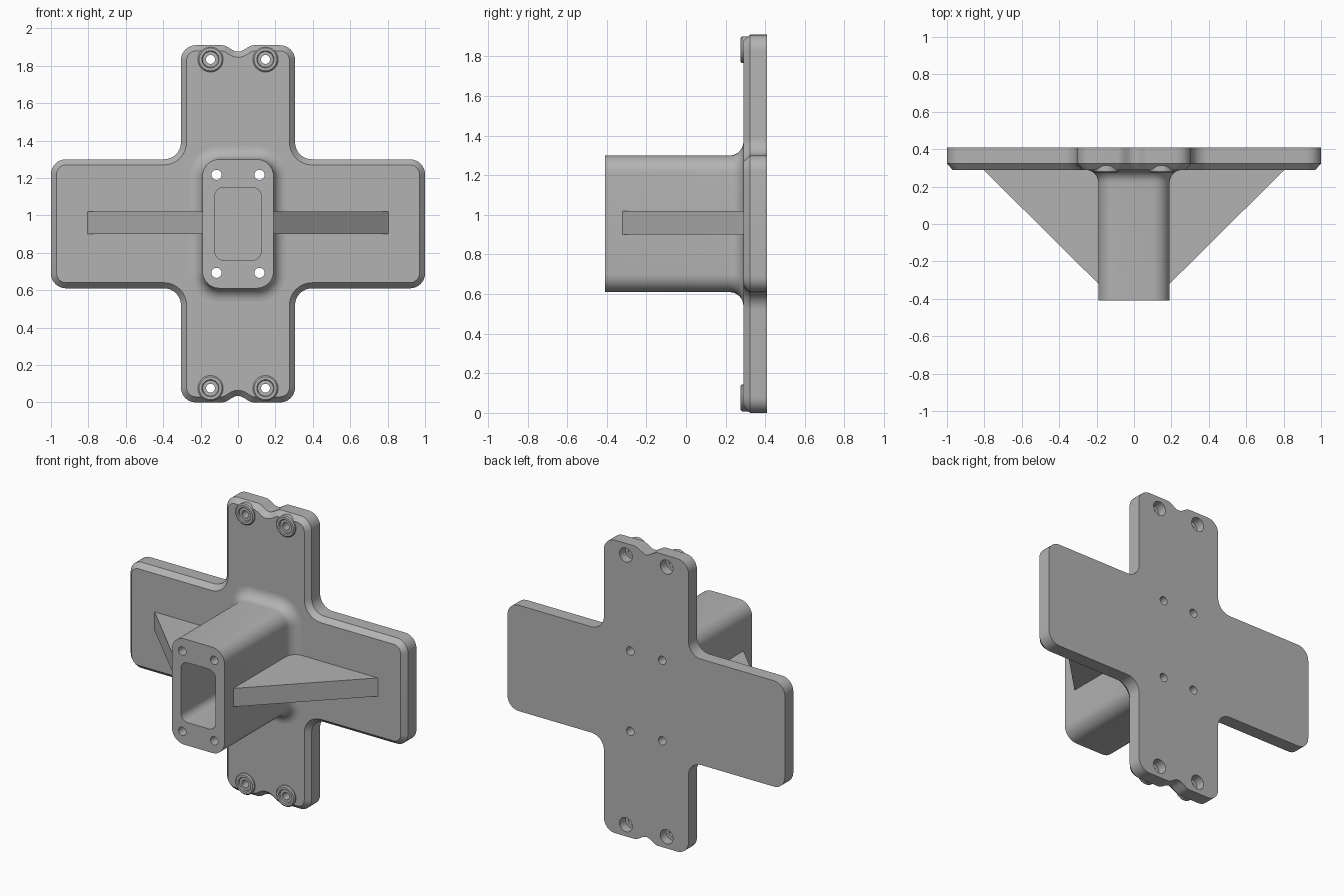
import bpy, bmesh, math
from mathutils import Vector

if "Cube" in bpy.data.objects:
    bpy.data.objects.remove(bpy.data.objects["Cube"], do_unlink=True)

grey = bpy.data.materials.new("plain grey")
grey.use_nodes = True
grey.diffuse_color = (0.45, 0.45, 0.45, 1)
grey.node_tree.nodes["Principled BSDF"].inputs["Base Color"].default_value = grey.diffuse_color

TOP = 1.91
MID = TOP / 2
BACK, FACE, NOSE = 0.41, 0.29, -0.41


def circle(x, z, r, n=32):
    return [(x + r * math.cos(math.tau * i / n), z + r * math.sin(math.tau * i / n)) for i in range(n)]


def rounded(corners, n=8):
    """Round each (x, z, radius) corner of an outline."""
    out = []
    for i, (x, z, r) in enumerate(corners):
        p = Vector((x, z))
        if r == 0:
            out.append(p)
            continue
        a = (Vector(corners[i - 1][:2]) - p).normalized()
        b = (Vector(corners[(i + 1) % len(corners)][:2]) - p).normalized()
        c = p + (a + b) * r
        for k in range(n + 1):
            t = math.pi / 2 * k / n
            out.append(c - b * r * math.cos(t) - a * r * math.sin(t))
    return out


def rectangle(w, h, r):
    return rounded([(w, MID - h, r), (w, MID + h, r), (-w, MID + h, r), (-w, MID - h, r)])


def inset(pts, d):
    """Shift a counter-clockwise outline inward by d."""
    out = []
    for i, p in enumerate(pts):
        e = (p - pts[i - 1]).normalized()
        f = (pts[(i + 1) % len(pts)] - p).normalized()
        n1, n2 = Vector((-e.y, e.x)), Vector((-f.y, f.x))
        out.append(p + (n1 + n2) * d / (1 + n1.dot(n2)))
    return out


def loft(name, rings):
    """Skin a solid through (outline, y) rings."""
    bm = bmesh.new()
    loops = [[bm.verts.new((x, y, z)) for x, z in pts] for pts, y in rings]
    n = len(loops[0])
    for a, b in zip(loops, loops[1:]):
        for i in range(n):
            j = (i + 1) % n
            bm.faces.new((a[i], a[j], b[j], b[i]))
    bm.faces.new(loops[0])
    bm.faces.new(loops[-1])
    bmesh.ops.recalc_face_normals(bm, faces=bm.faces)
    mesh = bpy.data.meshes.new(name)
    bm.to_mesh(mesh)
    bm.free()
    mesh.materials.append(grey)
    ob = bpy.data.objects.new(name, mesh)
    bpy.context.collection.objects.link(ob)
    return ob


def activate(ob):
    bpy.ops.object.select_all(action='DESELECT')
    ob.select_set(True)
    bpy.context.view_layer.objects.active = ob


def cut(ob, cutters):
    activate(ob)
    for c in cutters:
        c.hide_render = True
        m = ob.modifiers.new("cut", 'BOOLEAN')
        m.operation, m.solver, m.object = 'DIFFERENCE', 'EXACT', c
        bpy.ops.object.modifier_apply(modifier=m.name)


# Cross-shaped plate outline with shallow scallops in both ends
W, A, H = 1.0, 0.305, 0.345
half = 0.085
scallop = [(half * (k / 8 - 1), 0.0175 * (1 + math.cos(math.pi * (k / 8 - 1)))) for k in range(17)]
low = [(x, d, 0) for x, d in scallop]
high = [(-x, TOP - d, 0) for x, d in scallop]
R, Q = 0.08, 0.09
outline = rounded(
    low + [(A, 0, R), (A, MID - H, Q), (W, MID - H, R), (W, MID + H, R), (A, MID + H, Q), (A, TOP, R)]
    + high + [(-A, TOP, R), (-A, MID + H, Q), (-W, MID + H, R), (-W, MID - H, R), (-A, MID - H, Q), (-A, 0, R)])
plate = loft("cross_plate", [(outline, BACK), (outline, FACE + 0.033), (inset(outline, 0.03), FACE)])

# Rectangular tube flaring into the plate
body = rectangle(0.19, H, 0.09)
flare = 0.07
rings = [(body, NOSE)]
for k in range(9):
    t = math.pi / 2 * k / 8
    rings.append((inset(body, -flare * (1 - math.cos(t))), FACE - flare + flare * math.sin(t)))
tube = loft("tube", rings)

# Side ribs
ribs = []
for side, s in (("left", 1), ("right", -1)):
    def bar(x):
        return [(s * 0.17, 0.9), (s * x, 0.9), (s * x, 1.02), (s * 0.17, 1.02)]
    ribs.append(loft(side + "_rib", [(bar(0.19), -0.32), (bar(0.805), FACE)]))

# Raised bosses at the plate ends
boss_spots = [(sx * 0.147, MID + sz * 0.879) for sx in (-1, 1) for sz in (-1, 1)]
profile = [(0.068, 0.33), (0.068, 0.282), (0.061, 0.275), (0.046, 0.275), (0.042, 0.284)]
bosses = [loft("boss", [(circle(x, z, r), y) for r, y in profile]) for x, z in boss_spots]

# Openings: pocket, long bolt holes, boss holes and rear counterbores
pocket = loft("pocket_cutter", [(rectangle(0.125, 0.195, 0.05), y) for y in (-0.6, 0.6)])
bolts = [loft("bolt_cutter", [(circle(sx * 0.115, MID + sz * 0.262, 0.027), y) for y in (-0.7, 0.7)])
         for sx in (-1, 1) for sz in (-1, 1)]
pins = [loft("pin_cutter", [(circle(x, z, 0.024), y) for y in (0.1, 0.7)]) for x, z in boss_spots]
bores = [loft("bore_cutter", [(circle(x, z, 0.046), y) for y in (0.35, 0.7)]) for x, z in boss_spots]
cut(tube, [pocket] + bolts)
cut(plate, bolts + pins + bores)
for boss, pin in zip(bosses, pins):
    cut(boss, [pin])
for c in [pocket] + bolts + pins + bores:
    bpy.data.objects.remove(c, do_unlink=True)

for ob in [plate, tube] + ribs + bosses:
    activate(ob)
    bpy.ops.object.shade_smooth_by_angle(angle=math.radians(30))
